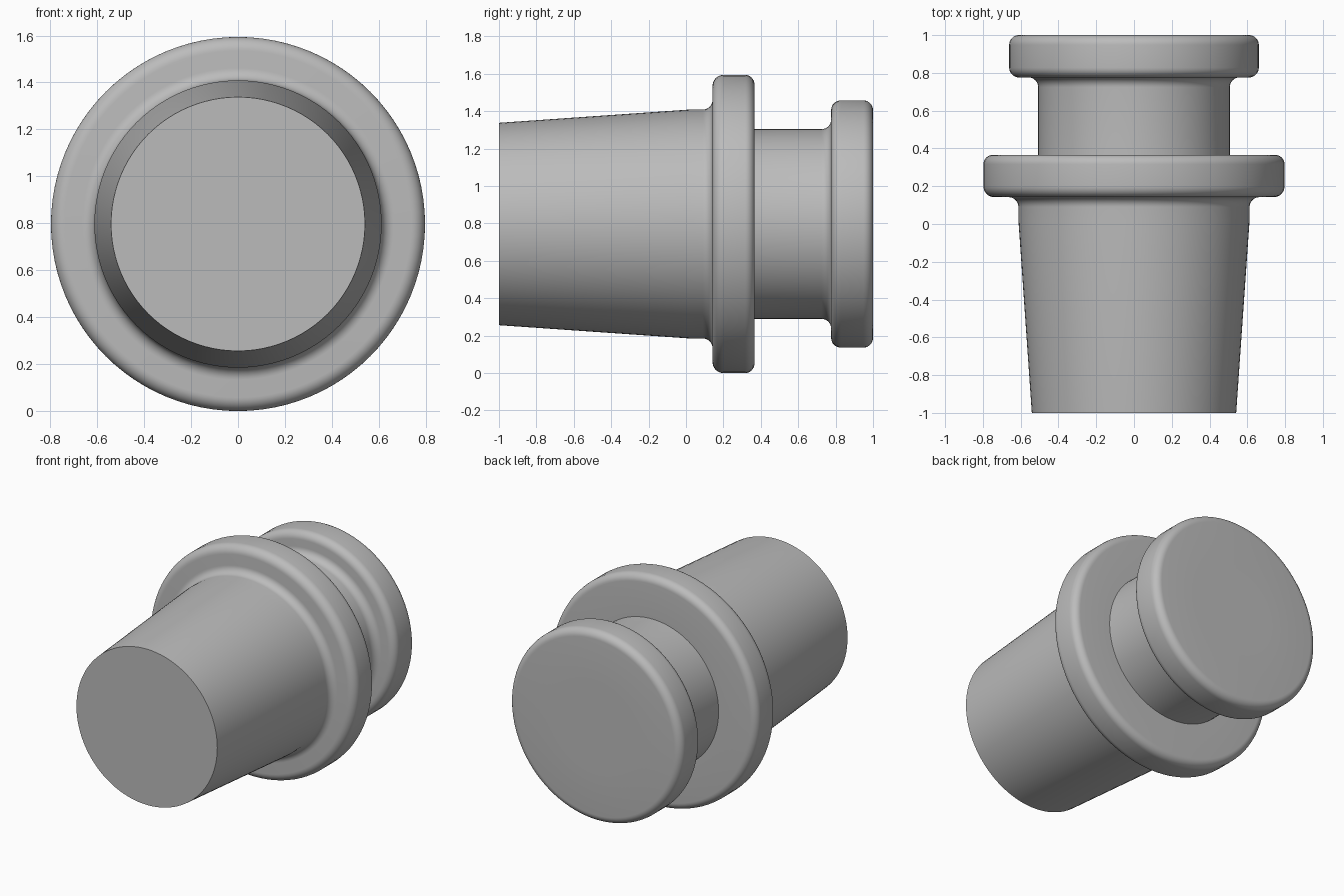
import bpy, bmesh, math
from mathutils import Vector, Matrix

cube = bpy.data.objects.get("Cube")
if cube:
    bpy.data.objects.remove(cube, do_unlink=True)

AXIS_HEIGHT = 0.797
SEGMENTS = 96
ARC_STEPS = 8

# One plain grey material
grey = bpy.data.materials.new("plain_grey")
grey.use_nodes = True
colour = (0.5, 0.5, 0.5, 1)
grey.diffuse_color = colour
grey.node_tree.nodes["Principled BSDF"].inputs["Base Color"].default_value = colour


def rounded(corners):
    """Replace each (y, radius, fillet) corner of a profile with a tangent arc."""
    points = []
    for i, (y, r, fillet) in enumerate(corners):
        p = Vector((y, r))
        if fillet == 0:
            points.append(p)
            continue
        a = (Vector(corners[i - 1][:2]) - p).normalized()
        b = (Vector(corners[i + 1][:2]) - p).normalized()
        half = a.angle(b) / 2
        centre = p + (a + b).normalized() * fillet / math.sin(half)
        start = p + a * fillet / math.tan(half) - centre
        end = p + b * fillet / math.tan(half) - centre
        sweep = start.angle_signed(end)
        for s in range(ARC_STEPS + 1):
            t = -sweep * s / ARC_STEPS
            c, n = math.cos(t), math.sin(t)
            points.append(centre + Vector((start.x * c - start.y * n,
                                           start.x * n + start.y * c)))
    return points


def lathe(name, corners):
    """Turn a profile about the horizontal y axis and close both ends."""
    bm = bmesh.new()
    rings = []
    for y, r in rounded(corners):
        ring = []
        for k in range(SEGMENTS):
            a = math.tau * k / SEGMENTS
            ring.append(bm.verts.new((r * math.sin(a), y, r * math.cos(a))))
        rings.append(ring)
    for lower, upper in zip(rings, rings[1:]):
        for k in range(SEGMENTS):
            n = (k + 1) % SEGMENTS
            bm.faces.new((lower[k], lower[n], upper[n], upper[k]))
    bm.faces.new(rings[0])
    bm.faces.new(rings[-1])
    bmesh.ops.recalc_face_normals(bm, faces=bm.faces)
    bm.transform(Matrix.Translation((0, 0, AXIS_HEIGHT)))
    mesh = bpy.data.meshes.new(name)
    bm.to_mesh(mesh)
    bm.free()
    mesh.materials.append(grey)
    obj = bpy.data.objects.new(name, mesh)
    bpy.context.collection.objects.link(obj)
    bpy.ops.object.select_all(action='DESELECT')
    obj.select_set(True)
    bpy.context.view_layer.objects.active = obj
    bpy.ops.object.shade_smooth_by_angle(angle=math.radians(30))
    return obj


# Tapered plug, collar, neck and end cap turned as a single piece
lathe("turned_plug", [
    (-1.0, 0.541, 0),      # front end of the taper
    (0.02, 0.612, 0),      # taper meets straight land
    (0.142, 0.612, 0.052),  # fillet into collar
    (0.142, 0.797, 0.058),
    (0.366, 0.797, 0.05),
    (0.366, 0.507, 0),     # sharp root of the neck
    (0.776, 0.507, 0.052),  # fillet into end cap
    (0.776, 0.661, 0.052),
    (1.0, 0.661, 0.052),
    (1.0, 0.0001, 0),
][:-1] + [(1.0, 0.3, 0)])
